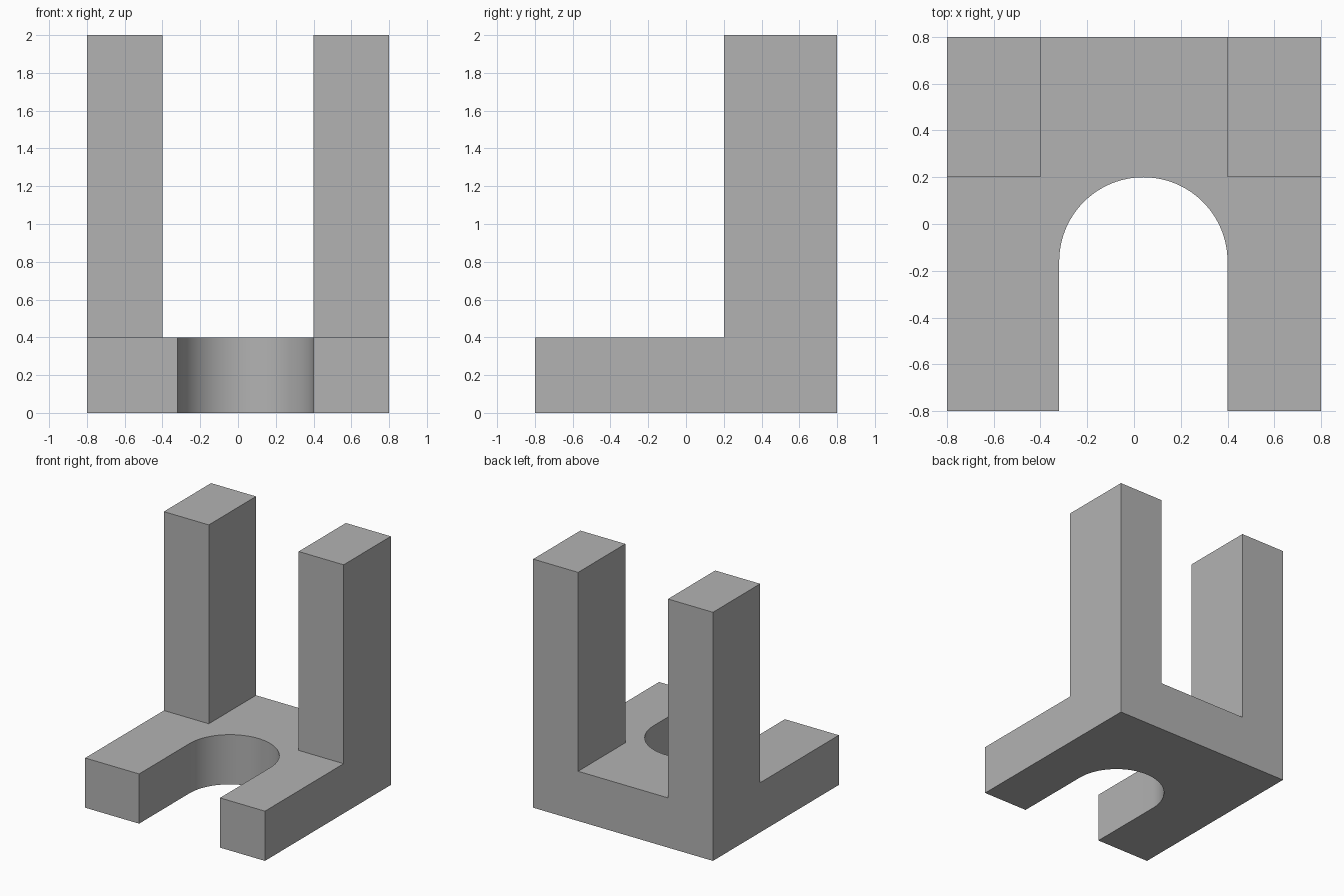
import bpy, bmesh, math

if "Cube" in bpy.data.objects:
    bpy.data.objects.remove(bpy.data.objects["Cube"], do_unlink=True)

grey = bpy.data.materials.new("plain grey")
grey.use_nodes = True
colour = (0.45, 0.45, 0.45, 1)
grey.diffuse_color = colour
grey.node_tree.nodes["Principled BSDF"].inputs["Base Color"].default_value = colour


def prism(name, outline, z0, z1):
    """Extrude an xy outline from z0 to z1."""
    bm = bmesh.new()
    face = bm.faces.new([bm.verts.new((x, y, z0)) for x, y in outline])
    top = bmesh.ops.extrude_face_region(bm, geom=[face])["geom"]
    verts = [v for v in top if isinstance(v, bmesh.types.BMVert)]
    bmesh.ops.translate(bm, verts=verts, vec=(0, 0, z1 - z0))
    bmesh.ops.recalc_face_normals(bm, faces=bm.faces)
    mesh = bpy.data.meshes.new(name)
    bm.to_mesh(mesh)
    bm.free()
    mesh.materials.append(grey)
    obj = bpy.data.objects.new(name, mesh)
    bpy.context.collection.objects.link(obj)
    return obj


def rect(x0, x1, y0, y1):
    return [(x0, y0), (x1, y0), (x1, y1), (x0, y1)]


# Solid block that the bracket is cut from
half, height, base_top, post_front, post_inner = 0.8, 2.0, 0.4, 0.2, 0.4
bracket = prism("bracket", rect(-half, half, -half, half), 0, height)

# Round-ended slot, slightly off centre, open to the front
slot_x, slot_y, radius, steps = 0.04, -0.16, 0.36, 48
arc = [(slot_x + radius * math.cos(math.pi * i / steps),
        slot_y + radius * math.sin(math.pi * i / steps)) for i in range(steps + 1)]
slot = [(slot_x + radius, -1)] + arc + [(slot_x - radius, -1)]

# Cuts: space above the front, gap between the posts, slot in the base
cutters = [
    prism("front_cutter", rect(-1, 1, -1, post_front), base_top, 3),
    prism("gap_cutter", rect(-post_inner, post_inner, -1, 1), base_top, 3),
    prism("slot_cutter", slot, -1, 1),
]
bpy.context.view_layer.objects.active = bracket
for cutter in cutters:
    cutter.hide_render = True
    mod = bracket.modifiers.new(cutter.name, "BOOLEAN")
    mod.operation = "DIFFERENCE"
    mod.solver = "EXACT"
    mod.object = cutter
    bpy.ops.object.modifier_apply(modifier=mod.name)
    bpy.data.objects.remove(cutter, do_unlink=True)

# Smooth slot wall, sharp edges elsewhere
bpy.ops.object.select_all(action="DESELECT")
bracket.select_set(True)
bpy.ops.object.shade_smooth_by_angle(angle=math.radians(30))
